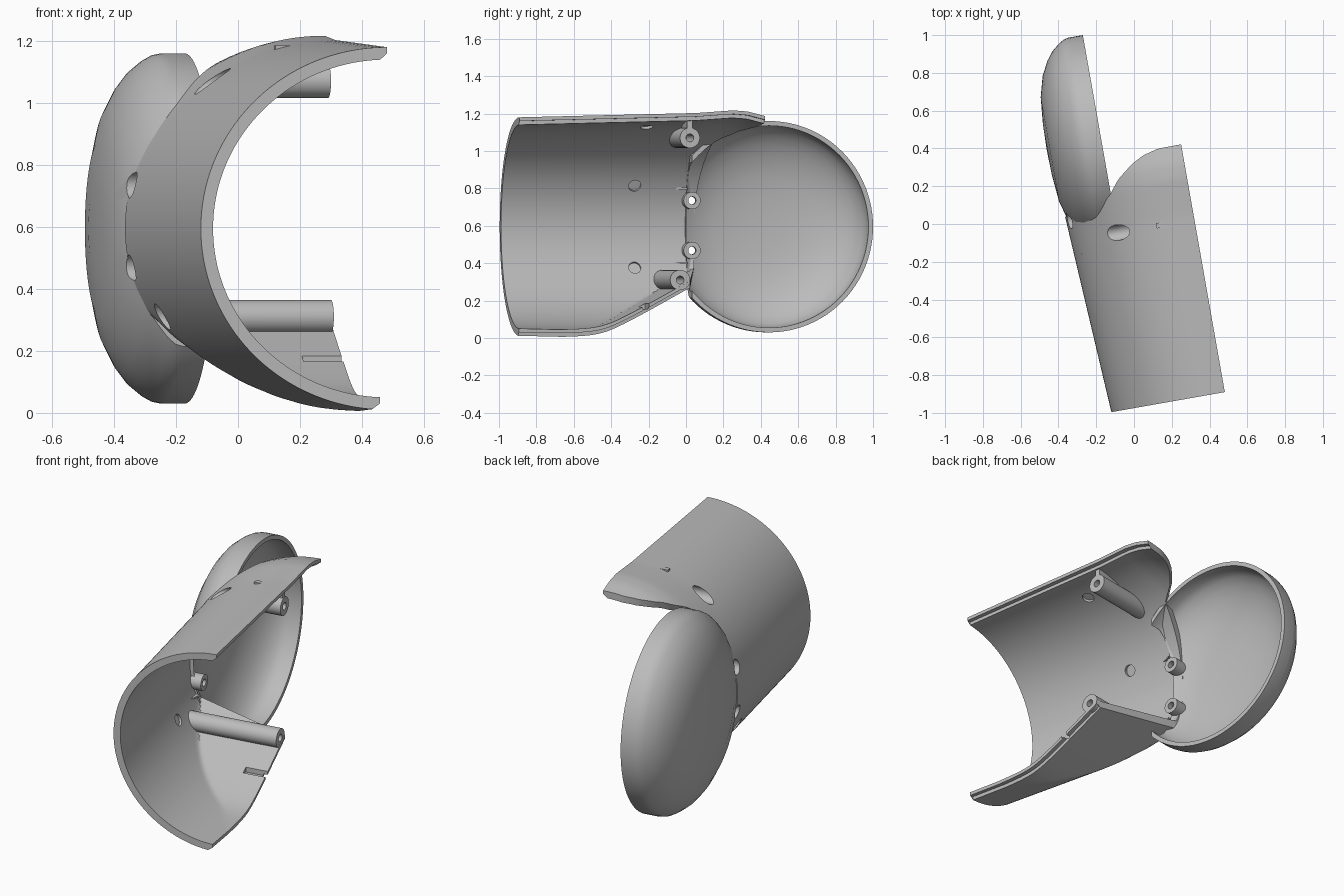
import bpy, bmesh, math
from mathutils import Matrix, Vector

if "Cube" in bpy.data.objects:
    bpy.data.objects.remove(bpy.data.objects["Cube"])

TURN = math.radians(10)      # whole part is turned about z
SPLIT, MID = 0.319, 0.595    # parting plane and axis height
FRONT, WALL = -0.96, 0.04

grey = bpy.data.materials.new("matte grey")
grey.use_nodes = True
grey.diffuse_color = (0.5, 0.5, 0.5, 1)
grey.node_tree.nodes["Principled BSDF"].inputs["Base Color"].default_value = (0.5, 0.5, 0.5, 1)


def finish(name, bm, helper=False):
    bmesh.ops.recalc_face_normals(bm, faces=bm.faces)
    mesh = bpy.data.meshes.new(name)
    bm.to_mesh(mesh)
    bm.free()
    ob = bpy.data.objects.new(name, mesh)
    bpy.context.collection.objects.link(ob)
    ob.rotation_euler.z = TURN
    mesh.materials.append(grey)
    ob.hide_render = helper
    return ob


def interp(table, x):
    for (x0, y0), (x1, y1) in zip(table, table[1:]):
        if x <= x1:
            return y0 + (y1 - y0) * max(0, x - x0) / (x1 - x0)
    return table[-1][1]


def rod(name, start, end, v, z, r, helper=False):
    """Cylinder running across the part."""
    bm = bmesh.new()
    m = Matrix.Translation(((start + end) / 2, v, z)) @ Matrix.Rotation(math.pi / 2, 4, 'Y')
    bmesh.ops.create_cone(bm, cap_ends=True, segments=40, radius1=r, radius2=r,
                          depth=end - start, matrix=m)
    return finish(name, bm, helper)


def block(name, centre, size, helper=False):
    bm = bmesh.new()
    bmesh.ops.create_cube(bm, size=1, matrix=Matrix.Translation(centre) @ Matrix.Diagonal((*size, 1)))
    return finish(name, bm, helper)


def cut(ob, tools, mode='DIFFERENCE'):
    bpy.context.view_layer.update()
    for tool in tools:
        mod = ob.modifiers.new("cut", 'BOOLEAN')
        mod.object, mod.operation, mod.solver = tool, mode, 'EXACT'
        with bpy.context.temp_override(object=ob, active_object=ob):
            bpy.ops.object.modifier_apply(modifier=mod.name)


# Shell shape: tapered half tube whose floor ramps up towards the back
HEIGHT = [(-0.96, 0.585), (0, 0.608), (0.2, 0.622), (0.28, 0.616), (0.37, 0.592)]
BACK_TOP = [(-0.34, 0.1), (-0.1, 0.16), (-0.03, 0.248), (0.055, 0.315),
            (0.12, 0.35), (0.2, 0.371), (0.319, 0.372)]
BACK_LOW = [(-0.34, 0.1), (-0.1, 0.05), (0.319, -0.035)]


def surface(k, a, v):
    w = v + 0.5
    ramp = 0.28 * (w + math.sqrt(w * w + 0.01))
    u = SPLIT - (0.61 + 0.058 * (v - FRONT) - k) * math.sin(a)
    z = MID - (interp(HEIGHT, v) - k) * math.cos(a)
    return Vector((u, v, max(z, ramp + k)))


def back(a):
    return interp(BACK_TOP if a > math.pi / 2 else BACK_LOW, SPLIT - 0.66 * math.sin(a))


def spread(a0, a1, n):
    return [a0 + (a1 - a0) * i / (n - 1) for i in range(n)]


def half_shell():
    n, rows = 97, 48
    lip = WALL / 2
    section = [(0, a) for a in spread(0.08, math.pi, n)]
    section += [(lip, math.pi), (lip, math.pi - 0.04)]
    section += [(WALL, a) for a in spread(math.pi - 0.04, 0.04, n)]
    section += [(lip, 0.04), (lip, 0.08)]
    bm = bmesh.new()
    grid = [[bm.verts.new(surface(k, a, FRONT + (back(a) - FRONT) * j / (rows - 1)))
             for k, a in section] for j in range(rows)]
    c = len(section)
    for r0, r1 in zip(grid, grid[1:]):
        for i in range(c):
            bm.faces.new((r0[i], r0[(i + 1) % c], r1[(i + 1) % c], r1[i]))
    for row in (grid[0], grid[-1]):
        inner = row[n + 2:2 * n + 2][::-1]
        for i in range(n - 1):
            bm.faces.new((row[i], row[i + 1], inner[i + 1], inner[i]))
        bm.faces.new((row[n - 1], row[n], row[n + 1], inner[-1]))
        bm.faces.new((inner[0], row[-2], row[-1], row[0]))
    return finish("half_shell", bm)


def shell_volume():
    bm = bmesh.new()
    loops = [[bm.verts.new(surface(0.004, a, v)) for a in spread(0, math.pi, 65)]
             for v in spread(-0.3, 0.2, 16)]
    for r0, r1 in zip(loops, loops[1:]):
        for i in range(65):
            j = (i + 1) % 65
            bm.faces.new((r0[i], r0[j], r1[j], r1[i]))
    bm.faces.new(loops[0])
    bm.faces.new(loops[-1])
    return finish("trim_volume", bm, True)


# Round dish, lathed about an axis across the part
def round_dish():
    outer = [(0, -0.387), (0.14, -0.383), (0.28, -0.37), (0.39, -0.34), (0.465, -0.30),
             (0.51, -0.265), (0.545, -0.222), (0.56, -0.195), (0.565, -0.17), (0.565, -0.093)]
    inner = [(0.54, -0.093), (0.54, -0.165), (0.52, -0.205), (0.485, -0.243),
             (0.44, -0.275), (0.37, -0.31), (0.27, -0.338), (0.14, -0.352), (0, -0.356)]
    bm = bmesh.new()
    centre = Vector((0, 0.467, MID))
    verts = [bm.verts.new(centre + Vector((u, r, 0))) for r, u in outer + inner]
    edges = [bm.edges.new(p) for p in zip(verts, verts[1:])]
    bmesh.ops.spin(bm, geom=verts + edges, cent=centre, axis=(1, 0, 0),
                   angle=2 * math.pi, steps=96)
    bmesh.ops.remove_doubles(bm, verts=bm.verts, dist=0.0005)
    return finish("round_dish", bm)


shell, dish = half_shell(), round_dish()
volume = shell_volume()

# Screw posts: start, end, v, z, radius, depth of the wide outer bore
posts = {"upper_post": (-0.25, 0.29, -0.03, 1.07, 0.054, 0.06),
         "lower_post": (-0.40, 0.29, -0.083, 0.31, 0.054, -0.12),
         "upper_collar": (-0.33, -0.235, 0.075, 0.735, 0.046, -0.268),
         "lower_collar": (-0.33, -0.235, 0.075, 0.468, 0.046, -0.268)}
helpers, bores, parts = [volume], [], [shell, dish]
for name, (start, end, v, z, r, seat) in posts.items():
    post = rod(name, start, end, v, z, r)
    wide = rod("wide_bore", -0.6, seat, v, z, 0.042, True)
    narrow = rod("narrow_bore", -0.6, end + 0.01, v, z, 0.021, True)
    cut(post, [volume], 'INTERSECT')
    cut(post, [wide, narrow])
    bores.append(wide)
    if "collar" in name:
        cut(dish, [wide, narrow])
    helpers += [wide, narrow]
    parts.append(post)

# Shallow round pockets inside the shell and a notch in the ramp
pockets = []
for dz in (-0.22, 0.22, 0.535):
    a = math.acos(-dz / 0.565)
    spot = surface(WALL, a, -0.235)
    out = Vector((-math.sin(a), 0, -math.cos(a)))
    bm = bmesh.new()
    bmesh.ops.create_cone(bm, cap_ends=True, segments=32, radius1=0.033, radius2=0.033, depth=0.03,
                          matrix=Matrix.Translation(spot) @ out.to_track_quat('Z', 'Y').to_matrix().to_4x4())
    pockets.append(finish("pocket_cutter", bm, True))
notch = block("notch_cutter", (0.25, -0.27, 0.18), (0.17, 0.035, 0.05), True)
cut(shell, bores + pockets + [notch])
helpers += pockets + [notch]

# Trim the dish where it enters the shell
opening = block("opening_cutter", (0, -0.45, MID), (1.5, 1, 2), True)
cut(dish, [opening])
helpers.append(opening)

# Stiffening ribs
parts.append(block("post_rib", (0.2, -0.03, 1.15), (0.17, 0.028, 0.07)))
for name, z in (("upper_gusset", 0.8), ("lower_gusset", 0.4)):
    bm = bmesh.new()
    tri = bm.faces.new([bm.verts.new((u, v, z - 0.005)) for u, v in
                        ((-0.3, -0.11), (-0.3, 0.05), (-0.245, 0.05))])
    top = bmesh.ops.extrude_face_region(bm, geom=[tri])["geom"]
    bmesh.ops.translate(bm, vec=(0, 0, 0.01), verts=[g for g in top if isinstance(g, bmesh.types.BMVert)])
    parts.append(finish(name, bm))

for ob in helpers:
    bpy.data.objects.remove(ob)

bpy.ops.object.select_all(action='DESELECT')
for ob in parts:
    ob.select_set(True)
bpy.context.view_layer.objects.active = shell
bpy.ops.object.shade_smooth_by_angle(angle=math.radians(30))
